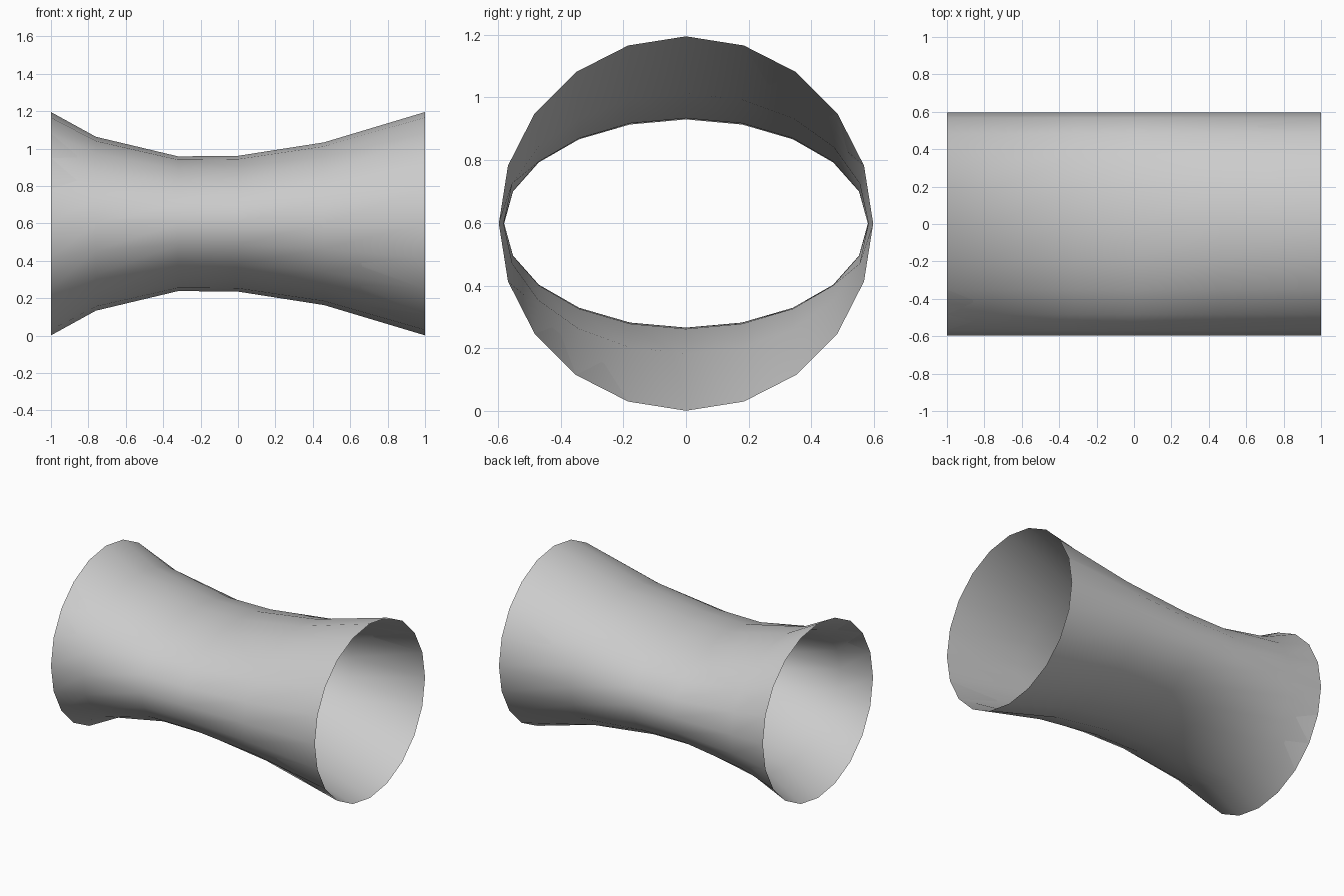
import bpy, bmesh, math

if "Cube" in bpy.data.objects:
    bpy.data.objects.remove(bpy.data.objects["Cube"])

SIDES = 20
CENTRE_Z = 0.598

# x, half width in y, half height in z
outer = [(-1, .597, .597), (-.76, .597, .465), (-.32, .597, .36),
         (0, .597, .363), (.46, .597, .435), (1, .597, .597)]
# inner wall meets the outer wall at both open ends
inner = [(.46, .582, .415), (0, .58, .336), (-.32, .58, .332), (-.76, .582, .445)]

bm = bmesh.new()


def ring(x, ry, rz):
    angles = [2 * math.pi * i / SIDES for i in range(SIDES)]
    return [bm.verts.new((x, ry * math.sin(a), CENTRE_Z + rz * math.cos(a))) for a in angles]


# Closed double-walled skin, bridged ring to ring
rings = [ring(*section) for section in outer + inner]
for k, a in enumerate(rings):
    b = rings[(k + 1) % len(rings)]
    for i in range(SIDES):
        j = (i + 1) % SIDES
        bm.faces.new((a[i], a[j], b[j], b[i]))
bmesh.ops.recalc_face_normals(bm, faces=bm.faces)

mesh = bpy.data.meshes.new("pinched_tube")
bm.to_mesh(mesh)
bm.free()
tube = bpy.data.objects.new("pinched_tube", mesh)
bpy.context.collection.objects.link(tube)

# Smooth walls with crisp rims
bpy.context.view_layer.objects.active = tube
tube.select_set(True)
bpy.ops.object.shade_smooth_by_angle(angle=math.radians(40))
